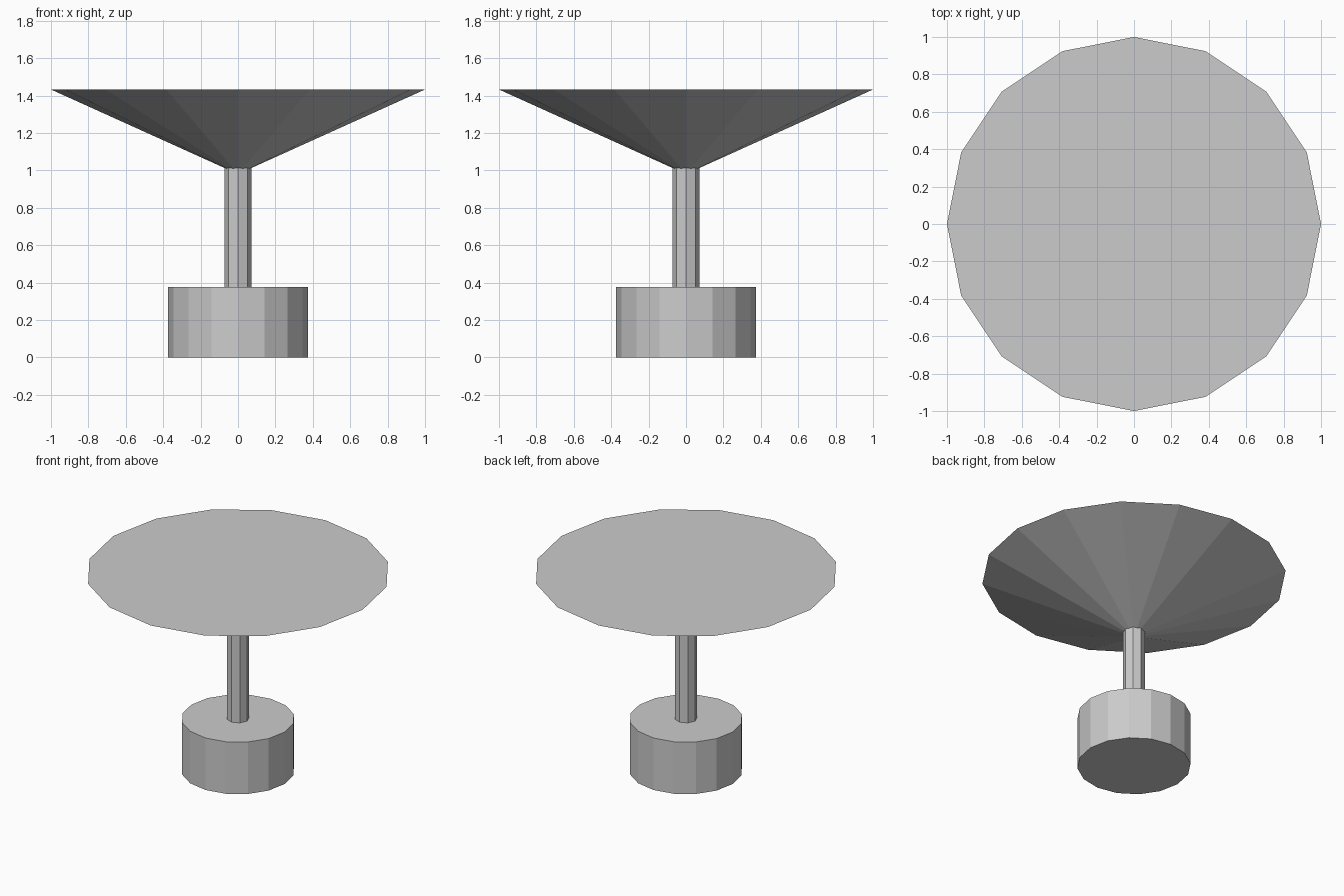
import bpy

cube = bpy.data.objects.get("Cube")
if cube:
    bpy.data.objects.remove(cube, do_unlink=True)

# Single flat grey
grey = bpy.data.materials.new("light_grey")
grey.use_nodes = True
color = (0.6, 0.6, 0.6, 1)
grey.diffuse_color = color
grey.node_tree.nodes["Principled BSDF"].inputs["Base Color"].default_value = color


def frustum(name, sides, r_bottom, r_top, z_bottom, z_top):
    """Faceted upright part with corners on the x and y axes."""
    bpy.ops.mesh.primitive_cone_add(
        vertices=sides, radius1=r_bottom, radius2=r_top,
        depth=z_top - z_bottom, location=(0, 0, (z_bottom + z_top) / 2))
    part = bpy.context.object
    part.name = name
    part.data.materials.append(grey)
    return part


# Heavy round base, slim post, and a solid inverted cone on top
frustum("base", 16, 0.373, 0.373, 0, 0.377)
frustum("post", 8, 0.073, 0.073, 0.377, 1.02)
frustum("dish", 16, 0, 1, 0.98, 1.432)
